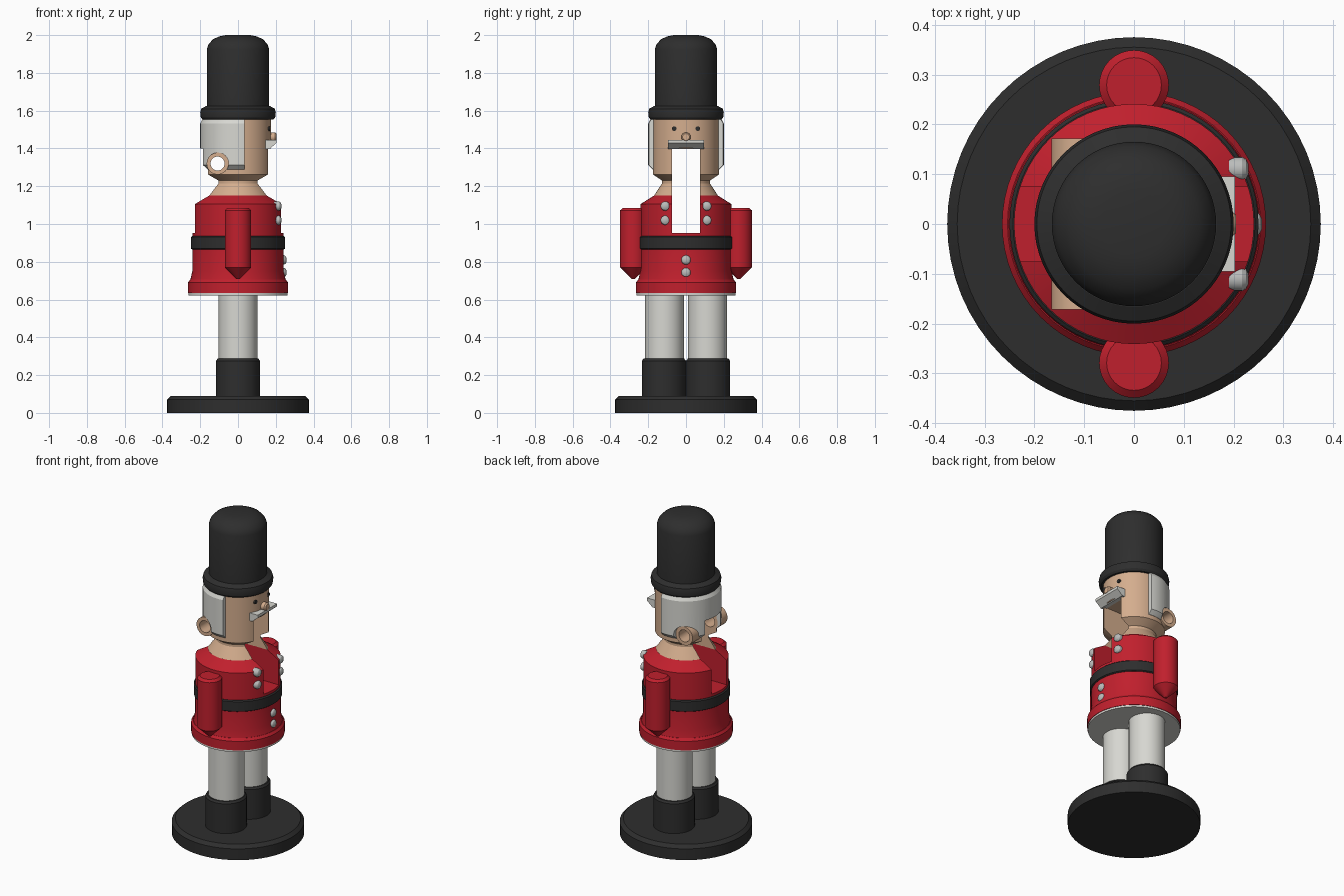
import bpy, bmesh, math
from mathutils import Matrix, Vector

cube = bpy.data.objects.get("Cube")
if cube:
    bpy.data.objects.remove(cube, do_unlink=True)


def material(name, rgb):
    m = bpy.data.materials.new(name)
    m.use_nodes = True
    m.diffuse_color = (*rgb, 1)
    m.node_tree.nodes["Principled BSDF"].inputs["Base Color"].default_value = (*rgb, 1)
    return m


BLACK = material("soft black", (0.027, 0.027, 0.027))
RED = material("coat red", (0.53, 0.014, 0.026))
SKIN = material("skin tan", (0.66, 0.42, 0.27))
WHITE = material("warm white", (0.68, 0.68, 0.64))
SILVER = material("button silver", (0.5, 0.51, 0.5))
ALONG_X = Matrix.Rotation(math.pi / 2, 4, "Y")
ALONG_Y = Matrix.Rotation(-math.pi / 2, 4, "X")
parts = []


def finish(name, bm, mat, matrix=None):
    if matrix:
        bm.transform(matrix)
    bmesh.ops.recalc_face_normals(bm, faces=bm.faces)
    mesh = bpy.data.meshes.new(name)
    bm.to_mesh(mesh)
    bm.free()
    ob = bpy.data.objects.new(name, mesh)
    bpy.context.collection.objects.link(ob)
    if mat:
        mesh.materials.append(mat)
        parts.append(ob)
    return ob


def lathe(name, profile, mat, loc=(0, 0, 0), rot=None, n=64):
    """Closed turned solid from (radius, height) points, bottom to top."""
    bm = bmesh.new()
    rings = []
    for r, z in profile:
        rings.append([bm.verts.new((r * math.cos(2 * math.pi * i / n),
                                    r * math.sin(2 * math.pi * i / n), z)) for i in range(n)])
    for a, b in zip(rings, rings[1:]):
        for i in range(n):
            j = (i + 1) % n
            bm.faces.new((a[i], a[j], b[j], b[i]))
    bm.faces.new(rings[0])
    bm.faces.new(rings[-1])
    return finish(name, bm, mat, Matrix.Translation(loc) @ (rot or Matrix()))


def box(name, lo, hi, mat=None):
    bm = bmesh.new()
    bmesh.ops.create_cube(bm, size=1)
    lo, hi = Vector(lo), Vector(hi)
    return finish(name, bm, mat,
                  Matrix.Translation((lo + hi) / 2) @ Matrix.Diagonal((*(hi - lo), 1)))


def cut(ob, *cutters):
    for c in cutters:
        mod = ob.modifiers.new("cut", "BOOLEAN")
        mod.operation, mod.solver, mod.object = "DIFFERENCE", "EXACT", c
    bpy.context.view_layer.update()
    dg = bpy.context.evaluated_depsgraph_get()
    mesh = bpy.data.meshes.new_from_object(ob.evaluated_get(dg))
    ob.modifiers.clear()
    ob.data = mesh


# Stand, boots and legs
lathe("stand", [(0.375, 0), (0.375, 0.07), (0.355, 0.09)], BLACK)
for side, s in (("right", -1), ("left", 1)):
    lathe(side + "_boot", [(0.117, 0.085), (0.117, 0.275), (0.108, 0.287)], BLACK, (0, s * 0.117, 0))
    lathe(side + "_leg", [(0.103, 0.28), (0.103, 0.63)], WHITE, (0, s * 0.114, 0))

# Coat, belt and hem
lathe("hem_lining", [(0.262, 0.622), (0.262, 0.635)], WHITE)
lathe("coat_hem", [(0.265, 0.634), (0.265, 0.69), (0.254, 0.705)], RED)
lathe("coat_skirt", [(0.253, 0.70), (0.242, 0.75), (0.242, 0.89)], RED)
coat = lathe("coat", [(0.241, 0.88), (0.241, 1.105), (0.17, 1.15)], RED)
lathe("belt", [(0.243, 0.865), (0.25, 0.87), (0.25, 0.93), (0.243, 0.936)], BLACK)

# Arms
for side, s in (("right", -1), ("left", 1)):
    lathe(side + "_arm", [(0.008, 0.708), (0.07, 0.77), (0.07, 1.072), (0.055, 1.086)],
          RED, (0, s * 0.279, 0), n=32)

# Coat buttons
dome = [(0.025, -0.02), (0.025, 0.006), (0.02, 0.014), (0.01, 0.019)]
spots = [(0.211, s * 0.11, z) for s in (-1, 1) for z in (1.095, 1.02)]
spots += [(0.238, 0, z) for z in (0.81, 0.743)]
for spot in spots:
    lathe("coat_button", dome, SILVER, spot, ALONG_X, n=16)

# Neck, head and hair
neck = lathe("neck", [(0.17, 1.149), (0.127, 1.215), (0.127, 1.24)], SKIN)
head = lathe("head", [(0.127, 1.23), (0.175, 1.262), (0.175, 1.56)], SKIN)
hair = lathe("hair", [(0.176, 1.288), (0.2, 1.312), (0.2, 1.533), (0.188, 1.555)], WHITE)
PIVOT = (-0.108, 0, 1.32)
boss = lathe("pivot_boss", [(0.058, -0.172), (0.058, 0.172)], SKIN, PIVOT, ALONG_Y, n=32)

# Temporary cutters: lever slot, pivot hole, face opening and hair hollow
slot = box("slot_cutter", (-0.5, -0.075, 0.952), (0.5, 0.075, 1.4))
hole = lathe("pivot_cutter", [(0.037, -0.4), (0.037, 0.4)], None, PIVOT, ALONG_Y, n=32)
ear = lathe("boss_cutter", [(0.058, -0.4), (0.058, 0.4)], None, PIVOT, ALONG_Y, n=32)
face = box("face_cutter", (0.035, -0.4, 1.2), (0.4, 0.4, 1.7))
hollow = lathe("hollow_cutter", [(0.174, 1.2), (0.174, 1.7)], None)
cut(coat, slot)
cut(neck, slot)
cut(head, slot, hole)
cut(boss, slot, hole)
cut(hair, hollow, face, slot, ear)
for cutter in (slot, hole, ear, face, hollow):
    bpy.data.objects.remove(cutter, do_unlink=True)

# Eyes and nose
for side, s in (("right", -1), ("left", 1)):
    lathe(side + "_eye", [(0.012, 0), (0.012, 0.0195)], BLACK, (0.15, s * 0.062, 1.505), ALONG_X, n=16)
lathe("nose", [(0.025, 0), (0.025, 0.042), (0.018, 0.05)], SKIN, (0.155, 0, 1.46), ALONG_X, n=24)

# Moustache: wedge profile extruded sideways
bm = bmesh.new()
ends = [[bm.verts.new((x, y, z)) for x, z in
         ((0.14, 1.445), (0.203, 1.445), (0.203, 1.428), (0.165, 1.396), (0.14, 1.396))]
        for y in (-0.095, 0.095)]
for i in range(5):
    j = (i + 1) % 5
    bm.faces.new((ends[0][i], ends[0][j], ends[1][j], ends[1][i]))
for end in ends:
    bm.faces.new(end)
finish("moustache", bm, WHITE)

# Hat
lathe("hat_brim", [(0.188, 1.553), (0.197, 1.565), (0.2, 1.59), (0.195, 1.61), (0.166, 1.626)], BLACK)
lathe("hat_crown", [(0.165, 1.6), (0.165, 1.925), (0.156, 1.952), (0.132, 1.978),
                    (0.1, 1.993), (0.065, 2.0)], BLACK)

# Smooth round sides, keep crisp edges
for ob in bpy.context.view_layer.objects:
    ob.select_set(ob in parts)
bpy.context.view_layer.objects.active = parts[0]
bpy.ops.object.shade_smooth_by_angle(angle=math.radians(28))
